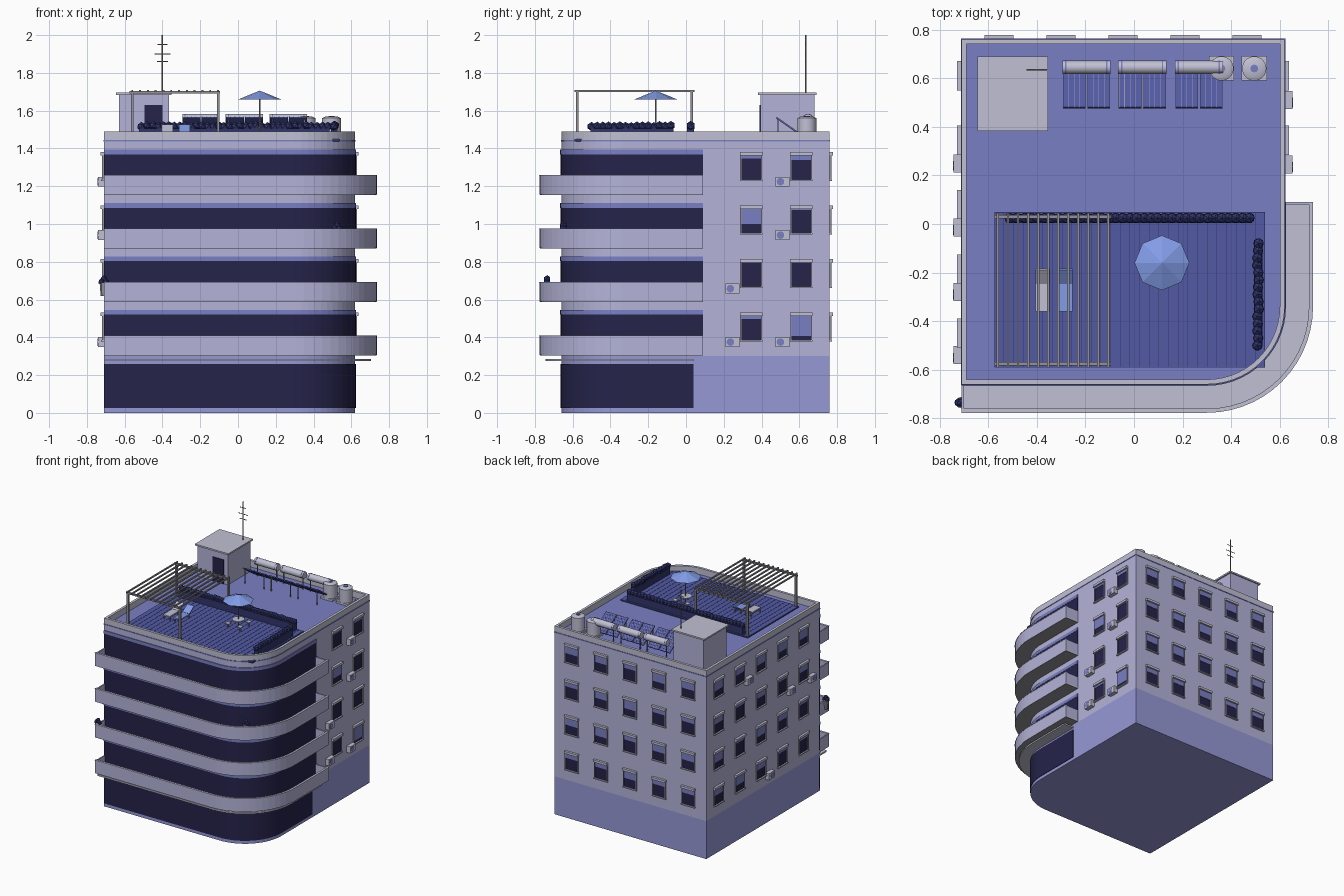
import bpy, bmesh, math, random
from mathutils import Matrix, Vector

cube = bpy.data.objects.get("Cube")
if cube:
    bpy.data.objects.remove(cube, do_unlink=True)
random.seed(4)


def material(name, r, g, b):
    lin = [((c / 255 + 0.055) / 1.055) ** 2.4 for c in (r, g, b)] + [1]
    m = bpy.data.materials.new(name)
    m.use_nodes = True
    m.diffuse_color = lin
    m.node_tree.nodes["Principled BSDF"].inputs["Base Color"].default_value = lin
    return m


WALL = material("wall lilac", 180, 180, 217)
TRIM = material("pale trim", 192, 192, 212)
BASE = material("base blue", 150, 153, 214)
ROOF = material("roof blue", 122, 127, 196)
DECK = material("deck blue", 82, 90, 164)
GLASS = material("dark glass", 37, 35, 74)
LEAF = material("foliage navy", 48, 53, 108)
GREY = material("metal grey", 146, 146, 154)
SHADE = material("umbrella blue", 132, 158, 234)

# Every named part collects its pieces in one mesh
parts = {}


def part(name, mat):
    return parts.setdefault(name, (bmesh.new(), mat))[0]


def box(name, mat, lo, hi, turn=None):
    lo, hi = Vector(lo), Vector(hi)
    mx = Matrix.Translation((lo + hi) / 2)
    if turn:
        mx = mx @ turn
    d = hi - lo
    bmesh.ops.create_cube(part(name, mat), size=1, matrix=mx @ Matrix.Diagonal((*d, 1)))


def rod(name, mat, a, b, r, r2=None, n=16):
    a, b = Vector(a), Vector(b)
    d = b - a
    rot = Vector((0, 0, 1)).rotation_difference(d).to_matrix().to_4x4()
    bmesh.ops.create_cone(part(name, mat), cap_ends=True, segments=n, radius1=r,
                          radius2=r if r2 is None else r2, depth=d.length,
                          matrix=Matrix.Translation((a + b) / 2) @ rot)


def ball(name, mat, loc, r):
    bmesh.ops.create_icosphere(part(name, mat), subdivisions=1, radius=r,
                               matrix=Matrix.Translation(loc))


# Footprint: straight front, rounded corner, straight right side
X0, X1, Y0, Y1 = -0.71, 0.62, -0.66, 0.76
RAD = 0.32


def facade(off, yend, xstart=X0):
    pts = [(xstart, Y0 - off)]
    for i in range(15):
        a = -math.pi / 2 + i * math.pi / 28
        pts.append((X1 - RAD + (RAD + off) * math.cos(a), Y0 + RAD + (RAD + off) * math.sin(a)))
    return pts + [(X1 + off, yend)]


def outline(off):
    return facade(off, Y1 + off, X0 - off) + [(X0 - off, Y1 + off)]


def prism(name, mat, pts, z0, z1):
    bm = part(name, mat)
    lo = [bm.verts.new((x, y, z0)) for x, y in pts]
    hi = [bm.verts.new((x, y, z1)) for x, y in pts]
    bm.faces.new(lo[::-1])
    bm.faces.new(hi)
    for i in range(len(pts)):
        j = (i + 1) % len(pts)
        bm.faces.new((lo[i], lo[j], hi[j], hi[i]))


def ring(name, mat, outer, inner, z0, z1, closed=False):
    bm = part(name, mat)
    rows = [[bm.verts.new(p) for p in ((*o, z0), (*o, z1), (*i, z1), (*i, z0))]
            for o, i in zip(outer, inner)]
    for k in range(len(rows) if closed else len(rows) - 1):
        a, b = rows[k], rows[(k + 1) % len(rows)]
        for s in range(4):
            t = (s + 1) % 4
            bm.faces.new((a[s], b[s], b[t], a[t]))
    if not closed:
        bm.faces.new(rows[0])
        bm.faces.new(rows[-1][::-1])


def strip(name, mat, o0, o1, z0, z1, yend):
    ring(name, mat, facade(o1, yend), facade(o0, yend), z0, z1)


# Main body, roof and parapet
RZ = 1.44
prism("ground_floor", BASE, outline(0), 0, 0.30)
prism("upper_floors", WALL, outline(0), 0.30, RZ - 0.005)
prism("roof_surface", ROOF, outline(-0.01), RZ - 0.005, RZ)
ring("parapet", TRIM, outline(0), outline(-0.02), RZ - 0.005, 1.49, True)
ring("parapet_stripe", ROOF, outline(0.003), outline(-0.005), 1.437, 1.445, True)

# Shop front and canopy
strip("shop_glass", GLASS, -0.01, 0.004, 0.025, 0.26, 0.04)
strip("canopy", TRIM, -0.01, 0.085, 0.274, 0.286, 0.04)

# Storeys with ribbon glazing and wrap-round balconies
STEP = 0.283
BAL_END = 0.09
for k in range(4):
    z = 0.305 + k * STEP
    strip("ribbon_glass", GLASS, -0.01, 0.004, z + 0.01, z + 0.215, BAL_END)
    strip("shutter_band", ROOF, -0.01, 0.006, z + 0.215, z + 0.24, BAL_END)
    strip("balcony_soffit", GREY, -0.01, 0.113, z, z + 0.004, BAL_END)
    strip("balcony_floor", TRIM, -0.01, 0.113, z + 0.004, z + 0.013, BAL_END)
    strip("balcony_wall", WALL, 0.102, 0.115, z + 0.001, z + 0.102, BAL_END)
    strip("balcony_rail", TRIM, 0.1, 0.117, z + 0.102, z + 0.106, BAL_END)
    box("balcony_end", WALL, (X0, Y0 - 0.103, z), (X0 + 0.01, Y0, z + 0.1))
    box("balcony_end", WALL, (X1, BAL_END - 0.01, z), (X1 + 0.103, BAL_END, z + 0.1))

# Balcony plants
for x, y, z in ((-0.71, -0.735, 0.70), (0.525, -0.65, 0.985)):
    rod("plant_pot", GREY, (x, y, z - 0.08), (x, y, z - 0.01), 0.018, 0.024, 10)
    for dx, dz in ((0, 0.01), (0.012, -0.008), (-0.012, -0.005)):
        ball("balcony_plant", LEAF, (x + dx, y, z + dz), 0.019)


# Wall-mounted pieces: u runs along the wall, o points out of it
def wbox(name, mat, wall, u0, u1, o0, o1, z0, z1):
    if wall == "back":
        box(name, mat, (u0, Y1 + o0, z0), (u1, Y1 + o1, z1))
    elif wall == "left":
        box(name, mat, (X0 - o1, u0, z0), (X0 - o0, u1, z1))
    else:
        box(name, mat, (X1 + o0, u0, z0), (X1 + o1, u1, z1))


def window(wall, u, zt, drop):
    w, zb = 0.055, zt - 0.14
    wbox("window_glass", GLASS, wall, u - w, u + w, -0.01, 0.003, zb, zt)
    wbox("window_shutter", ROOF, wall, u - w, u + w, -0.01, 0.006, zt - 0.14 * drop, zt)
    wbox("shutter_box", TRIM, wall, u - 0.06, u + 0.06, -0.01, 0.018, zt - 0.012, zt + 0.006)
    wbox("window_sill", TRIM, wall, u - 0.06, u + 0.06, -0.01, 0.014, zb - 0.006, zb + 0.002)
    for s in (-1, 1):
        wbox("window_jamb", GREY, wall, u + s * w - 0.003, u + s * w + 0.003, -0.01, 0.009, zb, zt)


right_drops = ((0.2, 0.85), (0.1, 0.1), (0.65, 0.12), (0.2, 0.25))
for k in range(4):
    zt = 0.525 + k * STEP
    for i in range(5):
        window("back", -0.555 + i * 0.255, zt, random.choice((0.35, 0.5, 0.6)))
        window("left", 0.61 - i * 0.265, zt, random.choice((0.25, 0.45, 0.6)))
    for u, drop in zip((0.345, 0.61), right_drops[k]):
        window("right", u, zt, drop)

# Air conditioners as wall, position, storey
for wall, u, k in (("right", 0.51, 3), ("right", 0.51, 2), ("right", 0.245, 1), ("right", 0.245, 0),
                   ("right", 0.51, 0), ("left", 0.25, 3), ("left", -0.28, 2), ("left", -0.54, 2),
                   ("left", -0.015, 0)):
    z = 0.375 + k * STEP
    wbox("air_conditioner", TRIM, wall, u - 0.037, u + 0.037, -0.005, 0.032, z - 0.026, z + 0.026)
    x, s = (X1, 1) if wall == "right" else (X0, -1)
    rod("fan_grille", ROOF, (x + s * 0.03, u - 0.01, z), (x + s * 0.034, u - 0.01, z), 0.02)

# Stair house with door and aerial
box("stair_house", WALL, (-0.63, 0.395, RZ), (-0.365, 0.68, 1.685))
box("stair_house_roof", TRIM, (-0.645, 0.382, 1.683), (-0.353, 0.69, 1.695))
box("stair_house_door", GLASS, (-0.495, 0.39, RZ), (-0.40, 0.4, 1.63))
rod("aerial", GREY, (-0.40, 0.635, 1.69), (-0.40, 0.635, 2.0), 0.004, n=8)
for z, w in ((1.95, 0.026), (1.90, 0.042), (1.86, 0.03)):
    rod("aerial", GREY, (-0.40 - w, 0.635, z), (-0.40 + w, 0.635, z), 0.0025, n=6)

# Planked terrace
PLANK = 1.115 / 28
box("terrace_base", LEAF, (-0.575, -0.59, RZ - 0.002), (0.54, 0.05, RZ + 0.006))
for i in range(28):
    x = -0.575 + i * PLANK
    box("terrace_planks", DECK, (x + 0.001, -0.589, RZ), (x + PLANK - 0.001, 0.049, RZ + 0.01))

# Pergola
for y in (-0.575, 0.03):
    box("pergola_beam", GREY, (-0.575, y - 0.007, 1.69), (-0.095, y + 0.007, 1.703))
    for x in (-0.56, -0.105):
        box("pergola_post", GREY, (x - 0.007, y - 0.007, RZ), (x + 0.007, y + 0.007, 1.692))
for i in range(12):
    x = -0.56 + i * 0.0413
    box("pergola_slat", GREY, (x - 0.005, -0.59, 1.70), (x + 0.005, 0.045, 1.71))

# Hedges in planters
box("planter", LEAF, (-0.525, 0.005, RZ), (0.485, 0.042, 1.505))
box("planter", LEAF, (0.493, -0.505, RZ), (0.528, -0.065, 1.505))
spots = [(-0.51 + i * 0.029, 0.025) for i in range(35)]
spots += [(0.51, -0.08 - i * 0.03) for i in range(15)]
for x, y in spots:
    ball("hedge", LEAF, (x + random.uniform(-0.004, 0.004), y, 1.515 + random.uniform(0, 0.007)), 0.024)

# Sun loungers
for x, mat, name in ((-0.375, TRIM, "white_lounger"), (-0.283, SHADE, "blue_lounger")):
    box(name, mat, (x - 0.03, -0.36, 1.475), (x + 0.03, -0.24, 1.485))
    box(name, mat, (x - 0.03, -0.25, 1.50), (x + 0.03, -0.18, 1.508), Matrix.Rotation(0.6, 4, "X"))
    for dx in (-0.025, 0.025):
        for y in (-0.35, -0.245):
            box("lounger_legs", GREY, (x + dx - 0.004, y - 0.004, RZ), (x + dx + 0.004, y + 0.004, 1.478))

# Umbrella, table and stools
UX, UY = 0.115, -0.16
rod("umbrella_canopy", SHADE, (UX, UY, 1.66), (UX, UY, 1.706), 0.113, 0, 8)
rod("umbrella_pole", GREY, (UX, UY, RZ), (UX, UY, 1.67), 0.004, n=8)
rod("table_top", TRIM, (UX, UY, 1.505), (UX, UY, 1.512), 0.045)
for i in range(4):
    a = math.pi / 4 + i * math.pi / 2
    x, y = UX + 0.075 * math.cos(a), UY + 0.075 * math.sin(a)
    box("stool_seat", TRIM, (x - 0.017, y - 0.017, 1.48), (x + 0.017, y + 0.017, 1.487))
    rod("stool_leg", GREY, (x, y, RZ), (x, y, 1.482), 0.006, n=8)

# Solar water heaters
tilt = Matrix.Rotation(-math.radians(35), 4, "X")
for x in (-0.295, -0.065, 0.168):
    rod("heater_tank", TRIM, (x, 0.645, 1.555), (x + 0.198, 0.645, 1.555), 0.027, n=20)
    for dx in (0.012, 0.18):
        rod("heater_band", ROOF, (x + dx, 0.645, 1.555), (x + dx + 0.005, 0.645, 1.555), 0.0285, n=20)
        box("heater_stand", GREY, (x + dx, 0.64, RZ), (x + dx + 0.006, 0.648, 1.54))
        box("heater_stand", GREY, (x + dx, 0.484, RZ), (x + dx + 0.006, 0.49, 1.555))
    for dx in (0.002, 0.103):
        box("solar_panel", DECK, (x + dx, 0.463, 1.509), (x + dx + 0.094, 0.635, 1.517), tilt)
        for i in range(5):
            rx = x + dx + i * 0.0228
            box("solar_panel_ribs", GREY, (rx, 0.463, 1.516), (rx + 0.003, 0.635, 1.519), tilt)

# Water tanks
for x in (0.36, 0.495):
    box("tank_plinth", TRIM, (x - 0.052, 0.59, RZ), (x + 0.052, 0.692, 1.455))
    rod("water_tank", TRIM, (x, 0.64, 1.455), (x, 0.64, 1.56), 0.05, n=24)
    rod("water_tank", TRIM, (x, 0.64, 1.56), (x, 0.64, 1.568), 0.05, 0.035, 24)
    rod("tank_lid", ROOF, (x, 0.64, 1.566), (x, 0.64, 1.573), 0.016)

# Turn the collected parts into objects
ROUND = {"heater_tank", "heater_band", "water_tank", "tank_lid", "aerial", "table_top", "plant_pot"}
for name, (bm, mat) in parts.items():
    bmesh.ops.recalc_face_normals(bm, faces=bm.faces[:])
    mesh = bpy.data.meshes.new(name)
    bm.to_mesh(mesh)
    bm.free()
    mesh.materials.append(mat)
    ob = bpy.data.objects.new(name, mesh)
    bpy.context.collection.objects.link(ob)
    if name in ROUND:
        bpy.ops.object.select_all(action="DESELECT")
        ob.select_set(True)
        bpy.context.view_layer.objects.active = ob
        bpy.ops.object.shade_smooth_by_angle()
